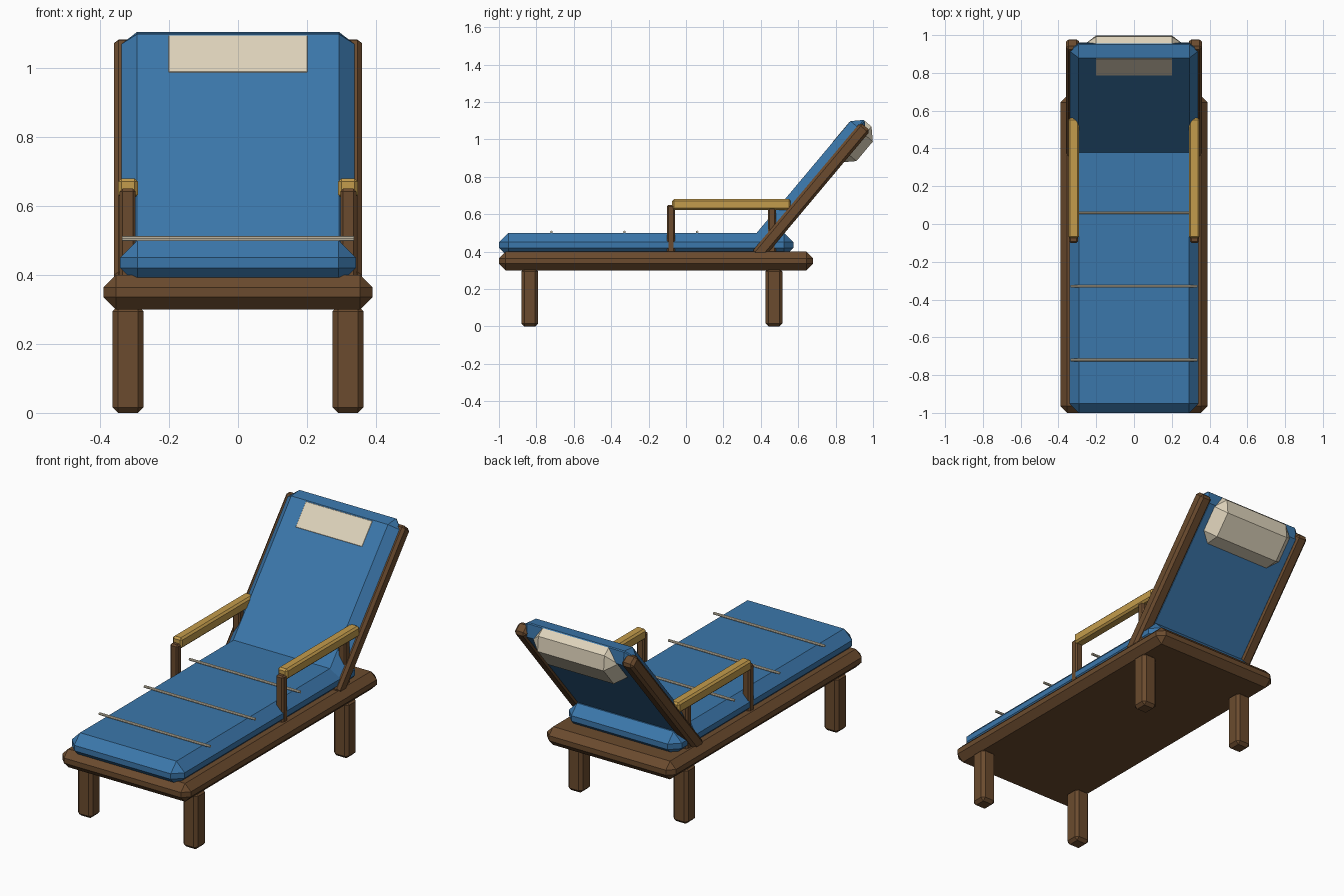
import bpy, bmesh, math
from mathutils import Matrix, Vector

if "Cube" in bpy.data.objects:
    bpy.data.objects.remove(bpy.data.objects["Cube"])


def material(name, rgb):
    m = bpy.data.materials.new(name)
    lin = [(c / 255 / 12.92) if c < 11 else ((c / 255 + 0.055) / 1.055) ** 2.4 for c in rgb]
    m.diffuse_color = (*lin, 1)
    m.use_nodes = True
    m.node_tree.nodes["Principled BSDF"].inputs["Base Color"].default_value = m.diffuse_color
    return m


WOOD = material("dark wood", (107, 75, 46))
OAK = material("light wood", (196, 156, 76))
BLUE = material("blue fabric", (59, 119, 171))
CREAM = material("cream fabric", (222, 211, 187))

TILT = Matrix.Rotation(math.radians(50), 4, 'X')  # reclined backrest frame


def block(name, lo, hi, bevel, mat, xf=Matrix.Identity(4)):
    """Chamfered box between two corners, optionally transformed."""
    lo, hi = Vector(lo), Vector(hi)
    bm = bmesh.new()
    bmesh.ops.create_cube(bm, size=1)
    for v in bm.verts:
        v.co = Vector([c * s + m for c, s, m in zip(v.co, hi - lo, (lo + hi) / 2)])
    bmesh.ops.bevel(bm, geom=list(bm.edges), offset=bevel, segments=1,
                    profile=0.5, affect='EDGES')
    bm.transform(xf)
    bmesh.ops.recalc_face_normals(bm, faces=list(bm.faces))
    return finish(name, bm, mat)


def finish(name, bm, mat):
    me = bpy.data.meshes.new(name)
    bm.to_mesh(me)
    bm.free()
    me.materials.append(mat)
    ob = bpy.data.objects.new(name, me)
    bpy.context.collection.objects.link(ob)
    return ob


def pair(name, lo, hi, bevel, mat, xf=Matrix.Identity(4)):
    """Right part plus its mirror on the left."""
    block(name + "_right", lo, hi, bevel, mat, xf)
    block(name + "_left", (-hi[0], lo[1], lo[2]), (-lo[0], hi[1], hi[2]), bevel, mat, xf)


# Base frame and seat cushion
block("base_frame", (-0.39, -1.0, 0.30), (0.39, 0.68, 0.40), 0.036, WOOD)
block("seat_cushion", (-0.342, -1.0, 0.37), (0.342, 0.575, 0.50), 0.05, BLUE)

# Legs
for name, y in (("front_leg", -0.835), ("rear_leg", 0.47)):
    pair(name, (0.274, y - 0.045, 0), (0.364, y + 0.045, 0.31), 0.016, WOOD)

# Armrests and their posts
for name, y, top in (("front_arm_post", -0.08, 0.65), ("rear_arm_post", 0.46, 0.64)):
    pair(name, (0.297, y - 0.021, 0.39), (0.343, y + 0.021, top), 0.008, WOOD)
pair("armrest", (0.29, -0.075, 0.622), (0.348, 0.56, 0.68), 0.01, OAK)

# Reclined backrest: side rails, cushion and head pillow
pair("back_rail", (0.29, 0.53, -0.083), (0.36, 1.435, -0.013), 0.014, WOOD, TILT)
block("back_cushion", (-0.343, 0.53, -0.075), (0.343, 1.456, 0.032), 0.05, BLUE, TILT)
block("head_pillow", (-0.257, 1.206, -0.13), (0.257, 1.456, 0.0335), 0.057, CREAM, TILT)

# Seam rods across the seat
for i, y in enumerate((-0.72, -0.33, 0.06)):
    bm = bmesh.new()
    bmesh.ops.create_cone(bm, cap_ends=True, segments=8, radius1=0.007, radius2=0.007,
                          depth=0.672)
    bm.transform(Matrix.Translation((0, y, 0.505)) @ Matrix.Rotation(math.pi / 2, 4, 'Y'))
    finish(f"seam_rod_{i + 1}", bm, CREAM)
